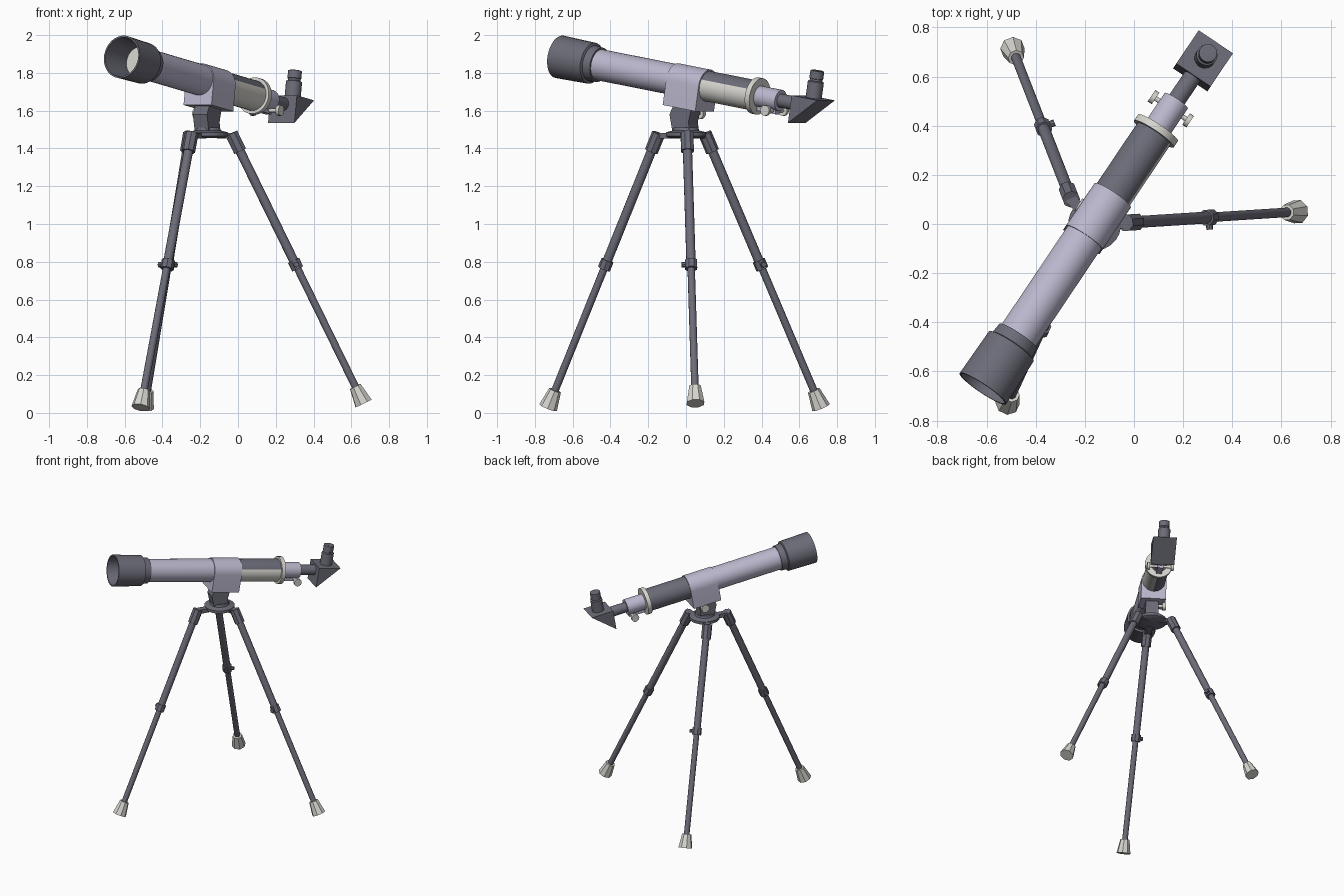
import bpy, bmesh, math
from mathutils import Vector, Matrix

if "Cube" in bpy.data.objects:
    bpy.data.objects.remove(bpy.data.objects["Cube"])


def material(name, rgb):
    m = bpy.data.materials.new(name)
    m.diffuse_color = (*rgb, 1)
    m.use_nodes = True
    m.node_tree.nodes["Principled BSDF"].inputs["Base Color"].default_value = m.diffuse_color
    return m


SLATE = material("slate grey", (0.15, 0.15, 0.19))
LAVENDER = material("pale lavender", (0.50, 0.48, 0.62))
IVORY = material("light ivory", (0.68, 0.67, 0.63))


def frame(origin, x_dir, up=(0, 0, 1)):
    """Matrix whose local X runs along x_dir and local Z stays close to up."""
    x = Vector(x_dir).normalized()
    y = Vector(up).cross(x).normalized()
    z = x.cross(y)
    m = Matrix((x, y, z)).transposed().to_4x4()
    m.translation = Vector(origin)
    return m


def finish(name, bm, mat, matrix):
    bmesh.ops.recalc_face_normals(bm, faces=bm.faces)
    me = bpy.data.meshes.new(name)
    bm.to_mesh(me)
    bm.free()
    me.materials.append(mat)
    ob = bpy.data.objects.new(name, me)
    ob.matrix_world = matrix
    bpy.context.collection.objects.link(ob)
    return ob


def lathe(name, profile, mat, matrix, segs=32):
    """Revolve (x, radius) points around local X."""
    bm = bmesh.new()
    rings = []
    for x, r in profile:
        if r == 0:
            rings.append([bm.verts.new((x, 0, 0))] * segs)
        else:
            rings.append([bm.verts.new((x, r * math.cos(a), r * math.sin(a)))
                          for a in (math.tau * (i + 0.5) / segs for i in range(segs))])
    for a, b in zip(rings, rings[1:]):
        for i in range(segs):
            j = (i + 1) % segs
            vs = list(dict.fromkeys((a[i], a[j], b[j], b[i])))
            if len(vs) > 2:
                bm.faces.new(vs)
    return finish(name, bm, mat, matrix)


def rod(name, x0, x1, r0, mat, matrix, segs=32, r1=None):
    return lathe(name, [(x0, 0), (x0, r0), (x1, r0 if r1 is None else r1), (x1, 0)],
                 mat, matrix, segs)


def prism(name, points, offset, mat, matrix):
    """Extrude a closed polygon of 3D points by offset."""
    bm = bmesh.new()
    f = bm.faces.new([bm.verts.new(p) for p in points])
    g = bmesh.ops.extrude_face_region(bm, geom=[f])
    bmesh.ops.translate(bm, vec=offset,
                        verts=[v for v in g["geom"] if isinstance(v, bmesh.types.BMVert)])
    return finish(name, bm, mat, matrix)


# Telescope frame: X from the front opening back to the eyepiece, Y left, Z up
SCOPE = frame((-0.615, -0.67, 1.885), (0.55, 0.819, -0.162))


def at(x, y=0, z=0, rot=None):
    m = SCOPE @ Matrix.Translation((x, y, z))
    return m @ rot if rot else m


# Open dew hood with the lens inside
lathe("dew_hood", [(0.19, 0.082), (0, 0.105), (0, 0.114), (0.21, 0.110), (0.215, 0.096),
                   (0.26, 0.092), (0.26, 0.075)], SLATE, SCOPE)
rod("front_lens", 0.17, 0.19, 0.083, IVORY, SCOPE)

# Main tube, rear tube with a light panel on its right side
rod("front_tube", 0.19, 0.80, 0.083, LAVENDER, SCOPE)
rear = rod("rear_tube", 0.80, 1.28, 0.081, SLATE, SCOPE, 48)
rear.data.materials.append(IVORY)
for p in rear.data.polygons:
    angle = math.degrees(math.atan2(p.normal.z, -p.normal.y))
    if abs(p.normal.x) < 0.5 and -85 < angle < 28:
        p.material_index = 1
rod("rear_ring", 1.265, 1.295, 0.098, IVORY, SCOPE)

# Focuser, draw tube and focus knobs
rod("focuser", 1.29, 1.43, 0.057, LAVENDER, SCOPE)
rod("draw_tube", 1.42, 1.56, 0.037, SLATE, SCOPE, 24)
SIDE = Matrix.Rotation(math.pi / 2, 4, 'Z')
KNOB = at(1.40, 0, -0.058, SIDE)
rod("focus_axle", -0.08, 0.08, 0.010, IVORY, KNOB, 12)
for side, s in (("right", -1), ("left", 1)):
    rod("focus_knob_" + side, s * 0.075, s * 0.095, 0.028, IVORY, KNOB, 16)
prism("focuser_rack", [(1.30, -0.02, -0.075), (1.42, -0.02, -0.075),
                       (1.42, -0.02, -0.04), (1.30, -0.02, -0.04)],
      (0, 0.04, 0), LAVENDER, SCOPE)

# Star diagonal and eyepiece
prism("diagonal_prism", [(1.55, -0.084, 0.048), (1.715, -0.084, 0.048),
                         (1.55, -0.084, -0.10)], (0, 0.168, 0), SLATE, SCOPE)
UP = Matrix.Rotation(-math.pi / 2, 4, 'Y')
lathe("eyepiece", [(0.04, 0), (0.04, 0.043), (0.135, 0.043), (0.14, 0.034),
                   (0.15, 0.034), (0.152, 0.037), (0.193, 0.037), (0.196, 0.026),
                   (0.19, 0)], SLATE, at(1.635, 0, 0, UP), 20)

# Saddle: rounded over the tube, square below
arc = [(0.75, 0.089 * math.cos(math.pi * i / 20), 0.089 * math.sin(math.pi * i / 20))
       for i in range(21)]
prism("saddle", arc + [(0.75, -0.089, -0.135), (0.75, 0.089, -0.135)],
      (0.21, 0, 0), LAVENDER, SCOPE)

# Neck bracket, lock knob and tripod head
HEAD = frame((-0.16, 0.0, 0), (0.557, 0.83, 0))
prism("neck_bracket", [(-0.055, -0.045, 1.48), (0.055, -0.045, 1.48), (0.045, -0.045, 1.54),
                       (0.07, -0.045, 1.63), (-0.04, -0.045, 1.65), (-0.075, -0.045, 1.58)],
      (0, 0.09, 0), SLATE, HEAD)
LOCK = HEAD @ Matrix.Translation((0.03, 0, 1.585)) @ SIDE
rod("lock_axle", 0.0, 0.10, 0.012, IVORY, LOCK, 12)
rod("lock_knob", 0.075, 0.10, 0.030, IVORY, LOCK, 12)
lathe("tripod_head", [(1.455, 0), (1.455, 0.09), (1.465, 0.108), (1.485, 0.108),
                      (1.495, 0.07), (1.51, 0.065), (1.51, 0)], SLATE,
      Matrix.Translation((-0.16, 0, 0)) @ UP, 24)

# Legs: (top, foot end)
LEGS = {
    "right": ((-0.035, 0.005, 1.48), (0.665, 0.05, 0.05)),
    "back": ((-0.255, 0.10, 1.48), (-0.495, 0.715, 0.028)),
    "front": ((-0.245, -0.145, 1.48), (-0.515, -0.73, 0.028)),
}
for leg, (top, foot) in LEGS.items():
    d = Vector(foot) - Vector(top)
    n = d.length
    m = frame(top, d)
    mid = (1.48 - 0.785) / (1.48 - foot[2]) * n
    rod(leg + "_leg_clamp", 0.0, 0.105, 0.036, SLATE, m, 8)
    rod(leg + "_leg_upper", 0.08, mid, 0.025, SLATE, m, 12)
    rod(leg + "_leg_lower", mid, n - 0.07, 0.020, SLATE, m, 12)
    rod(leg + "_leg_lock", mid - 0.025, mid + 0.025, 0.034, SLATE, m, 8)
    # small thumb screw on the side of the lock
    rod(leg + "_leg_screw", 0.02, 0.05, 0.014, SLATE,
        m @ Matrix.Translation((mid, 0, 0)) @ Matrix.Rotation(-math.pi / 2, 4, 'Z'), 8)
    rod(leg + "_foot", n - 0.10, n, 0.033, IVORY, m, 8, 0.050)
    # hinge arm from the tripod head to the clamp
    a = Vector((-0.16, 0, 1.47))
    b = Vector((top[0], top[1], 1.47))
    w = (b - a).length + 0.01
    prism(leg + "_hinge_arm", [(0.05, -0.022, -0.018), (w, -0.022, -0.018),
                               (w, -0.022, 0.012), (0.05, -0.022, 0.012)],
          (0, 0.044, 0), SLATE, frame(a, b - a))

# Smooth round parts, keep edges sharp
bpy.ops.object.select_all(action='SELECT')
bpy.context.view_layer.objects.active = bpy.context.scene.objects[0]
bpy.ops.object.shade_smooth_by_angle(angle=math.radians(32))
